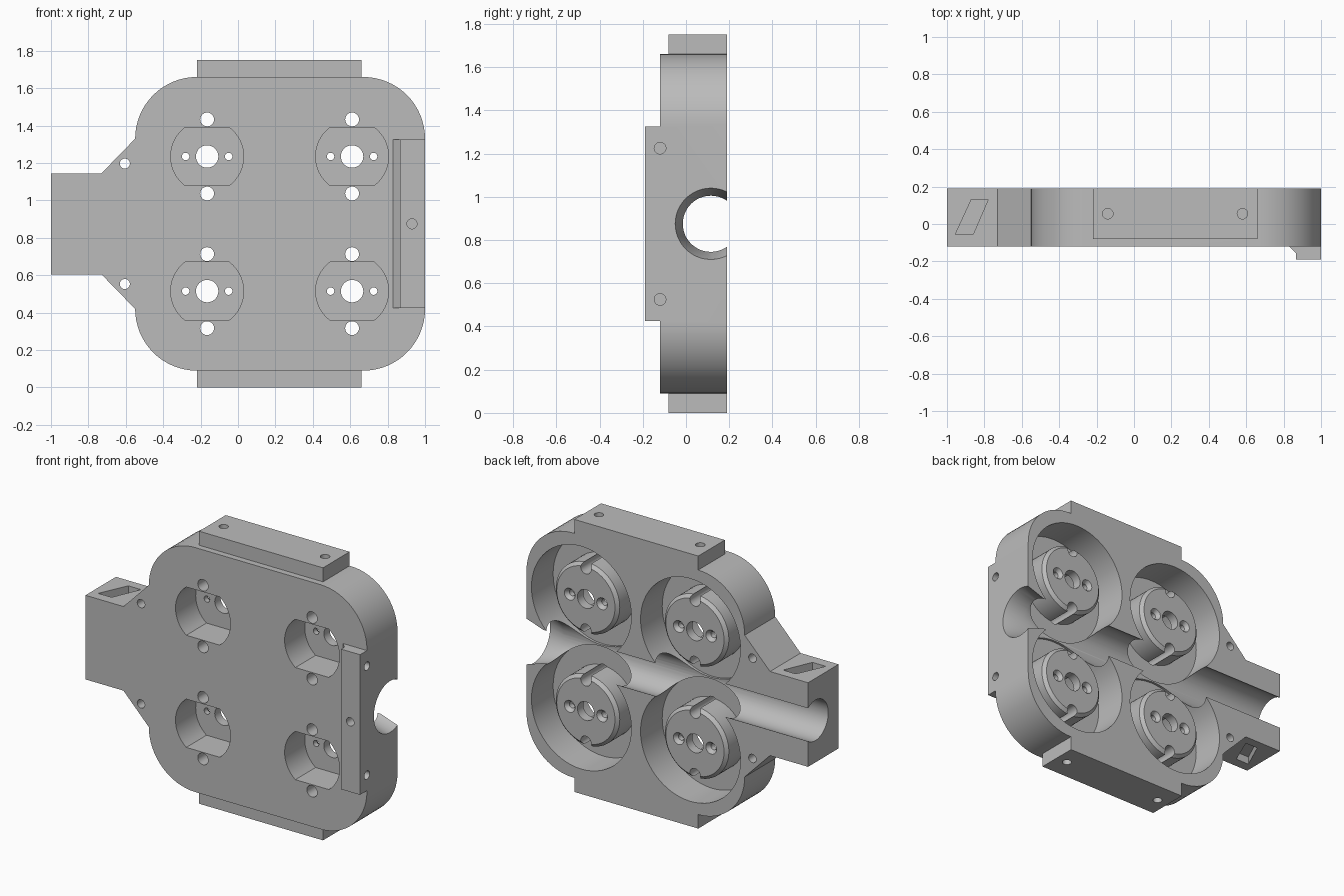
import bpy, bmesh
from math import sin, cos, pi, asin

if "Cube" in bpy.data.objects:
    bpy.data.objects.remove(bpy.data.objects["Cube"], do_unlink=True)

mat = bpy.data.materials.new("matte_grey")
mat.use_nodes = True
GREY = (0.5, 0.5, 0.5, 1)
mat.diffuse_color = GREY
mat.node_tree.nodes["Principled BSDF"].inputs["Base Color"].default_value = GREY

FRONT, BACK, MID = -0.12, 0.19, 0.875
PLACE = {"x": lambda p, t: (t, p[0], p[1]),
         "y": lambda p, t: (p[0], t, p[1]),
         "z": lambda p, t: (p[0], p[1], t)}


def loft(name, axis, sections):
    """Solid through (profile, position) sections along an axis."""
    bm = bmesh.new()
    rings = [[bm.verts.new(PLACE[axis](p, t)) for p in pts] for pts, t in sections]
    bm.faces.new(rings[0])
    bm.faces.new(rings[-1])
    n = len(rings[0])
    for a, b in zip(rings, rings[1:]):
        for i in range(n):
            j = (i + 1) % n
            bm.faces.new((a[i], a[j], b[j], b[i]))
    bmesh.ops.recalc_face_normals(bm, faces=bm.faces)
    mesh = bpy.data.meshes.new(name)
    bm.to_mesh(mesh)
    bm.free()
    mesh.materials.append(mat)
    ob = bpy.data.objects.new(name, mesh)
    bpy.context.collection.objects.link(ob)
    return ob


def prism(name, axis, pts, a, b):
    return loft(name, axis, [(pts, a), (pts, b)])


def arc(u, v, r, start=0.0, end=2 * pi, n=32, closed=True):
    steps = n if closed else n - 1
    return [(u + r * cos(start + (end - start) * i / steps),
             v + r * sin(start + (end - start) * i / steps)) for i in range(n)]


def rect(u0, u1, v0, v1):
    return [(u0, v0), (u1, v0), (u1, v1), (u0, v1)]


def combine(tool, operation="DIFFERENCE"):
    """Apply a boolean to the body and discard the tool."""
    tool.hide_render = True
    mod = body.modifiers.new(tool.name, "BOOLEAN")
    mod.operation, mod.solver, mod.object = operation, "EXACT", tool
    bpy.context.view_layer.objects.active = body
    bpy.ops.object.modifier_apply(modifier=mod.name)
    bpy.data.objects.remove(tool, do_unlink=True)


def drill(axis, u, v, r, a, b, n=24):
    combine(prism("drill", axis, arc(u, v, r, n=n), a, b))


# Rounded body with a tapering neck
R = 0.33
outline = []
for u, v, q in ((0.67, 1.33, 0), (-0.22, 1.33, 1), (-0.22, 0.42, 2), (0.67, 0.42, 3)):
    outline += arc(u, v, R, q * pi / 2, (q + 1) * pi / 2, 17, False)
    if q == 1:
        outline += [(-0.73, 1.145), (-1, 1.145), (-1, 0.605), (-0.73, 0.605)]
body = prism("holder_body", "y", outline, FRONT, BACK)

# Mounting tabs above and below, and the stepped bar on the front
combine(prism("tabs", "y", rect(-0.22, 0.66, 0, 1.75), -0.08, BACK), "UNION")
bar = [(0.83, -0.05), (0.83, FRONT), (0.865, -0.155), (0.865, -0.19), (1, -0.19), (1, -0.05)]
combine(prism("front_bar", "z", bar, 0.425, 1.325), "UNION")

# Round pockets open to the back
FLOOR, HUB_TOP = -0.03, 0.145
centres = [(x, z) for x in (-0.165, 0.61) for z in (MID - 0.36, MID + 0.36)]
for x, z in centres:
    drill("y", x, z, 0.355, FLOOR, 0.3, 64)

# Long channel with a flared mouth
drill("x", 0.115, MID, 0.13, -1.1, 1.1, 48)
combine(loft("flare", "x", [(arc(0.115, MID, r, n=48), t)
                            for r, t in ((0.13, 0.88), (0.165, 1.0), (0.165, 1.1))]))

# Hubs with chamfered rims, motor recesses and screw holes
RECESS, FLAT = 0.195, 0.155
flat_angle = asin(FLAT / RECESS)
for x, z in centres:
    hub = [(0.227, FLOOR - 0.03), (0.227, HUB_TOP - 0.02), (0.207, HUB_TOP)]
    combine(loft("hub", "y", [(arc(x, z, r, n=64), t) for r, t in hub]), "UNION")
    seat = (arc(x, z, RECESS, -flat_angle, flat_angle, 17, False)
            + arc(x, z, RECESS, pi - flat_angle, pi + flat_angle, 17, False))
    combine(prism("motor_recess", "y", seat, -0.3, 0.085))
    drill("y", x, z, 0.06, -0.3, 0.3, 32)
    for s in (-1, 1):
        drill("y", x, z + s * 0.198, 0.037, -0.3, 0.3)
        drill("y", x + s * 0.115, z, 0.02, -0.3, 0.3)
        sink = [(0.02, HUB_TOP - 0.025), (0.038, HUB_TOP), (0.038, 0.2)]
        combine(loft("countersink", "y",
                     [(arc(x + s * 0.115, z, r, n=24), t) for r, t in sink]))

# Mirrored upper and lower details
slot = [(-0.955, -0.055), (-0.86, -0.055), (-0.78, 0.13), (-0.87, 0.13)]
for s in (-1, 1):
    drill("y", -0.605, MID + s * 0.322, 0.027, -0.3, 0.3)
    drill("x", FRONT, MID + s * 0.35, 0.027, 0.9, 1.1)
    for x in (-0.14, 0.58):
        drill("z", x, 0.055, 0.028, MID + s * 0.78, MID + s * 1.0)
    combine(prism("strap_slot", "z", slot, MID + s * 0.22, MID + s * 0.4))
drill("y", 0.93, MID, 0.027, -0.3, -0.07)

# Smooth round walls, crisp edges
bpy.ops.object.select_all(action="DESELECT")
body.select_set(True)
bpy.context.view_layer.objects.active = body
bpy.ops.object.shade_smooth_by_angle(angle=pi / 7)
